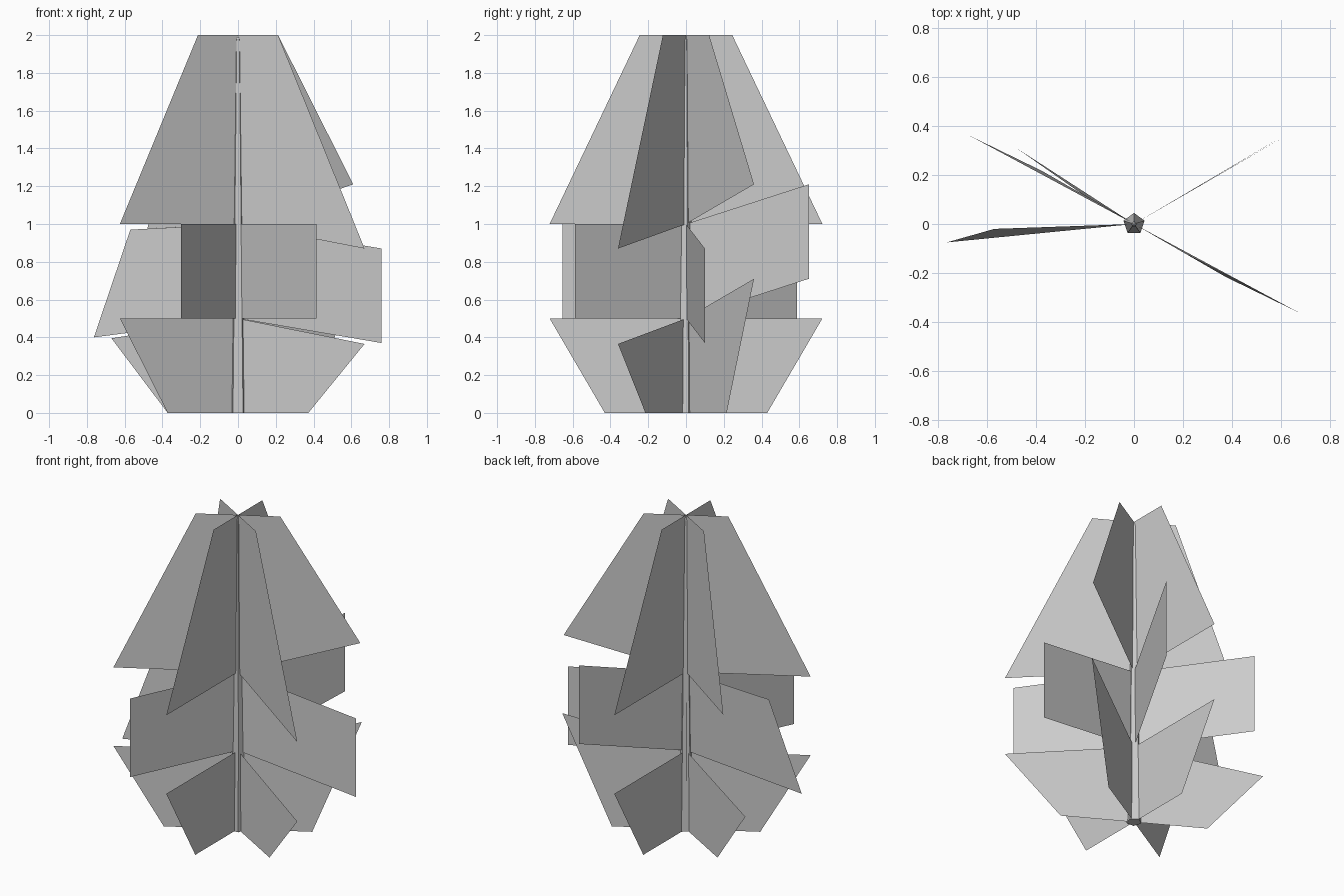
import bpy, bmesh
from math import radians, cos, sin
from mathutils import Vector

if "Cube" in bpy.data.objects:
    bpy.data.objects.remove(bpy.data.objects["Cube"])


def make_object(name, bm):
    mesh = bpy.data.meshes.new(name)
    bm.to_mesh(mesh)
    bm.free()
    ob = bpy.data.objects.new(name, mesh)
    bpy.context.collection.objects.link(ob)
    return ob


def polar(angle, r, z):
    return Vector((r * cos(radians(angle)), r * sin(radians(angle)), z))


def foliage_ring(name, start, z0, z1, r0, r1, bent):
    """Six radial cards from the trunk axis; 'bent' overrides outer corners
    as {card index: (outer_bottom, outer_top)}, None meaning regular."""
    bm = bmesh.new()
    for i in range(6):
        a = start + 60 * i
        low, high = bent.get(i, (None, None))
        low = Vector(low) if low else polar(a, r0, z0)
        high = Vector(high) if high else polar(a, r1, z1)
        corners = [Vector((0, 0, z0)), low, high, Vector((0, 0, z1))]
        bm.faces.new([bm.verts.new(c) for c in corners])
    return make_object(name, bm)


# Trunk: thin five-sided tapering stem
bm = bmesh.new()
rings = []
for r, z in ((0.045, 0.0), (0.012, 1.97), (0.004, 1.995)):
    rings.append([bm.verts.new(polar(90 + 72 * k, r, z)) for k in range(5)])
for lower, upper in zip(rings, rings[1:]):
    for k in range(5):
        j = (k + 1) % 5
        bm.faces.new((lower[k], lower[j], upper[j], upper[k]))
bm.faces.new(rings[0][::-1])
bm.faces.new(rings[-1])
make_object("trunk", bm)

# Lower foliage: widens upwards (cards at 30, 90, 150, 210, 270, 330 degrees)
foliage_ring("lower_foliage", 30, 0.0, 0.5, 0.43, 0.722, {
    0: (None, (0.62, 0.36, 0.71)),
    2: (None, (-0.67, 0.36, 0.395)),
    5: (None, (0.67, -0.36, 0.365)),
})

# Middle foliage: upright cards, turned a little from the others
foliage_ring("middle_foliage", 5.2, 0.5, 1.0, 0.72, 0.72, {
    0: ((0.76, 0.10, 0.37), (0.76, 0.10, 0.87)),
    1: ((0.30, 0.65, 0.71), (0.30, 0.65, 1.21)),
    3: ((-0.763, -0.075, 0.40), (-0.57, -0.02, 0.97)),
})

# Upper foliage: long cards narrowing to the crown
foliage_ring("upper_foliage", 30, 1.0, 2.0, 0.722, 0.245, {
    0: ((0.61, 0.36, 1.21), None),
    2: ((-0.48, 0.31, 0.975), None),
    5: ((0.67, -0.36, 0.87), None),
})
